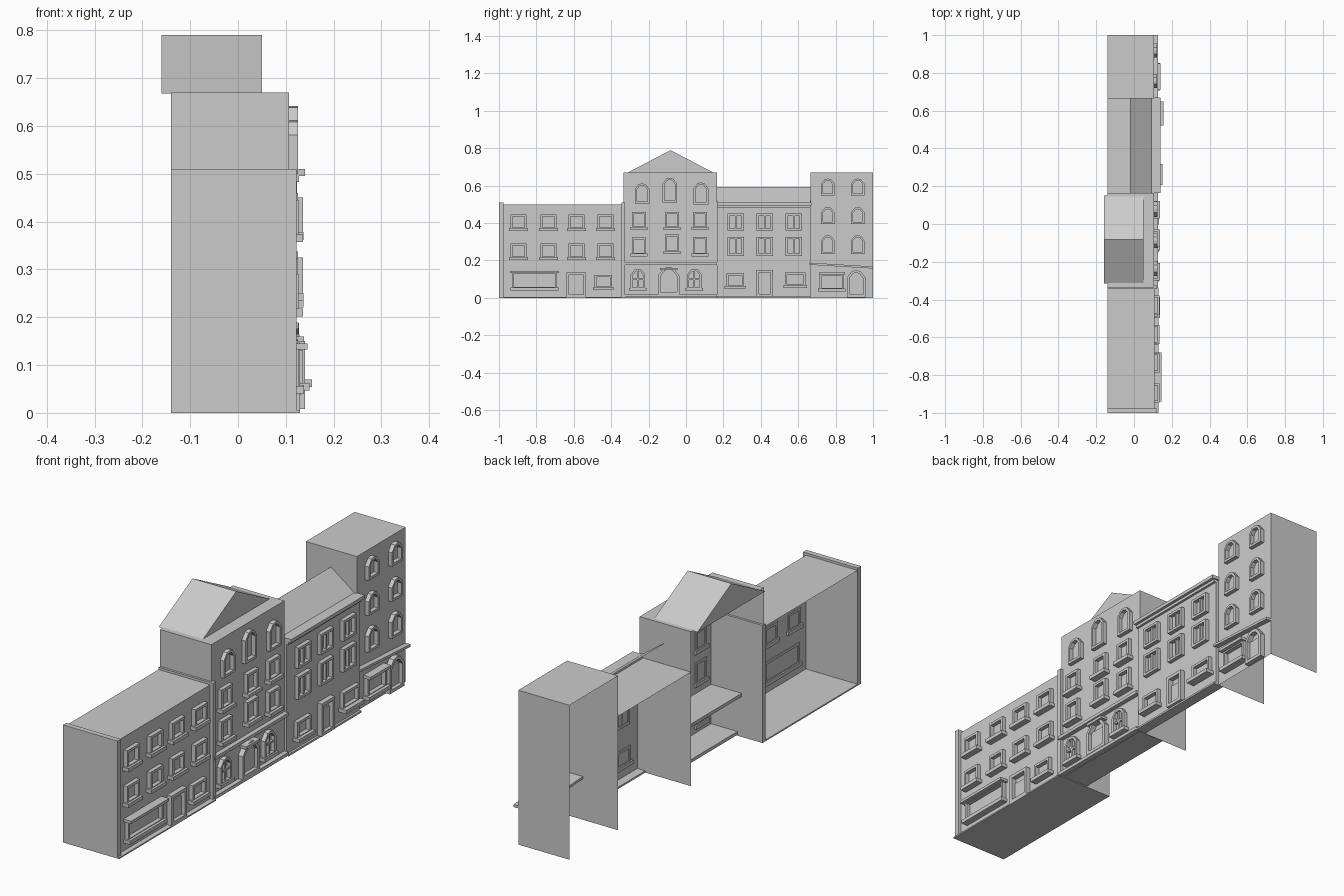
import bpy

if "Cube" in bpy.data.objects:
    bpy.data.objects.remove(bpy.data.objects["Cube"])

BACK = -0.14


def mesh_object(name, verts, faces):
    me = bpy.data.meshes.new(name)
    me.from_pydata(verts, [], faces)
    me.update()
    ob = bpy.data.objects.new(name, me)
    bpy.context.collection.objects.link(ob)
    return ob


def box(name, x0, x1, y0, y1, z0, z1, z_drop=0.0):
    # z_drop lowers the far (y1) end, for the sagging belt
    v = [(x, y, z - (z_drop if y == y1 else 0))
         for x in (x0, x1) for y in (y0, y1) for z in (z0, z1)]
    f = [(0, 1, 3, 2), (4, 6, 7, 5), (0, 4, 5, 1), (2, 3, 7, 6), (0, 2, 6, 4), (1, 5, 7, 3)]
    return mesh_object(name, v, f)


def shell(name, y0, y1, x1, h):
    # House body: two side walls, facade and flat roof, open at back and below
    v = [(x, y, z) for x in (BACK, x1) for y in (y0, y1) for z in (0, h)]
    f = [(4, 6, 7, 5), (0, 4, 5, 1), (2, 3, 7, 6), (1, 5, 7, 3)]
    return mesh_object(name, v, f)


def outline(y0, y1, z0, z1, arched):
    # Rectangular or faceted-arch opening, seen from the street
    if not arched:
        return [(y0, z0), (y1, z0), (y1, z1), (y0, z1)]
    w, s = y1 - y0, z1 - (y1 - y0) * 0.4
    return [(y0, z0), (y1, z0), (y1, s), (y1 - w * 0.27, z1 - w * 0.05),
            (y0 + w * 0.5, z1), (y0 + w * 0.27, z1 - w * 0.05), (y0, s)]


def frame(name, wall, y0, y1, z0, z1, arched=False, t=0.011, out=0.018):
    outer = outline(y0, y1, z0, z1, arched)
    inner = outline(y0 + t, y1 - t, z0 + t, z1 - t, arched)
    n = len(outer)
    v = [(x, y, z) for x in (wall - 0.004, wall + out) for ring in (outer, inner) for y, z in ring]
    f = []
    for i in range(n):
        j = (i + 1) % n
        f += [(2*n + i, 2*n + j, 3*n + j, 3*n + i), (i, n + i, n + j, j),
              (i, j, 2*n + j, 2*n + i), (n + i, 3*n + i, 3*n + j, n + j)]
    return mesh_object(name, v, f)


def window(name, wall, y0, y1, z0, z1, arched=False, sill=0.0, mullion=False, cross=False):
    frame(name + "_frame", wall, y0, y1, z0, z1, arched)
    if sill:
        box(name + "_sill", wall - 0.01, wall + sill, y0 - 0.008, y1 + 0.008, z0 - 0.008, z0 + 0.008)
    c, m = (y0 + y1) / 2, (z0 + z1) / 2
    if mullion:
        box(name + "_mullion", wall - 0.002, wall + 0.012, c - 0.004, c + 0.004, z0, z1 - 0.006)
    if cross:
        box(name + "_crossbar", wall - 0.002, wall + 0.012, y0, y1, m - 0.004, m + 0.004)


def door(name, wall, y0, y1, z0, z1, arched=False):
    frame(name + "_frame", wall, y0, y1, z0, z1, arched, t=0.014, out=0.022)
    box(name + "_leaf", wall - 0.003, wall + 0.006, y0 + 0.01, y1 - 0.01, z0, z0 + (z1 - z0) * 0.72)


# House A: long low house between two party walls
A = 0.108
shell("house_a_body", -0.99, -0.335, A, 0.5)
for y0, y1 in ((-1.0, -0.977), (-0.345, -0.325)):
    box("house_a_party_wall", BACK, 0.122, y0, y1, 0, 0.51)
box("house_a_floor", BACK, 0.13, -1.0, -0.335, 0, 0.006)
for z0, z1 in ((0.21, 0.29), (0.365, 0.445)):
    for c in (-0.895, -0.735, -0.585, -0.43):
        window("house_a_window", A, c - 0.043, c + 0.043, z0, z1, sill=0.028)
window("house_a_shop_window", A, -0.93, -0.69, 0.048, 0.142, sill=0.03)
box("house_a_shop_awning", A, 0.145, -0.94, -0.68, 0.133, 0.145)
door("house_a_door", A, -0.64, -0.535, 0.005, 0.135)
window("house_a_small_window", A, -0.49, -0.395, 0.05, 0.122, sill=0.03)

# House B: tall house with gabled roof
B = 0.107
shell("house_b_body", -0.335, 0.165, B, 0.67)
box("house_b_belt", -0.04, 0.127, -0.335, 0.165, 0.175, 0.189)
box("house_b_plinth", -0.02, 0.127, -0.335, 0.165, 0.004, 0.018)
mesh_object("house_b_gable_roof",
            [(x, y, z) for x in (-0.16, 0.05) for y, z in ((-0.315, 0.668), (0.15, 0.668), (-0.083, 0.79))],
            [(0, 2, 1), (3, 4, 5), (0, 3, 5, 2), (1, 2, 5, 4), (0, 1, 4, 3)])
for c, z0, z1 in ((-0.235, 0.505, 0.612), (-0.087, 0.51, 0.642), (0.08, 0.5, 0.617)):
    window("house_b_top_window", B, c - 0.039, c + 0.039, z0, z1, arched=True)
for c, low in ((-0.252, 0.228), (-0.075, 0.243), (0.075, 0.23)):
    window("house_b_window", B, c - 0.038, c + 0.038, 0.37, 0.46, sill=0.03)
    window("house_b_window", B, c - 0.038, c + 0.038, low, low + 0.095, sill=0.03)
for c in (-0.257, 0.045):
    window("house_b_ground_window", B, c - 0.039, c + 0.039, 0.045, 0.155,
           arched=True, sill=0.025, mullion=True, cross=True)
door("house_b_door", B, -0.15, -0.035, 0.018, 0.165, arched=True)
box("house_b_door_canopy", B, 0.138, -0.14, -0.045, 0.148, 0.16)

# House C: lean-to roof panel behind a cornice
C = 0.118
shell("house_c_body", 0.165, 0.665, C, 0.495)
box("house_c_cornice", 0.09, 0.14, 0.165, 0.67, 0.495, 0.51)
box("house_c_cornice_moulding", 0.1, 0.128, 0.165, 0.665, 0.483, 0.495)
box("house_c_plinth", 0.08, 0.128, 0.165, 0.665, 0.0, 0.008)
mesh_object("house_c_roof_panel",
            [(0.1, 0.165, 0.505), (0.1, 0.67, 0.505), (-0.02, 0.67, 0.592), (-0.02, 0.165, 0.592)],
            [(0, 1, 2, 3)])
for z0, z1 in ((0.225, 0.325), (0.36, 0.45)):
    for c in (0.265, 0.42, 0.575):
        window("house_c_window", C, c - 0.044, c + 0.044, z0, z1, mullion=True)
window("house_c_left_window", C, 0.215, 0.31, 0.055, 0.13, sill=0.032)
door("house_c_door", C, 0.375, 0.465, 0.008, 0.15)
window("house_c_right_window", C, 0.53, 0.64, 0.062, 0.137, sill=0.037)

# House D: tower-like end house
D = 0.105
shell("house_d_body", 0.665, 1.0, D, 0.67)
box("house_d_belt", 0.03, 0.128, 0.66, 1.0, 0.177, 0.188, z_drop=0.02)
for z0, z1 in ((0.235, 0.335), (0.395, 0.485), (0.548, 0.638)):
    for c in (0.758, 0.918):
        window("house_d_window", D, c - 0.037, c + 0.037, z0, z1, arched=True)
window("house_d_shop_window", D, 0.715, 0.845, 0.042, 0.13, sill=0.032)
box("house_d_shop_awning", D, 0.14, 0.71, 0.85, 0.125, 0.138)
door("house_d_door", D, 0.86, 0.96, 0.003, 0.148, arched=True)
